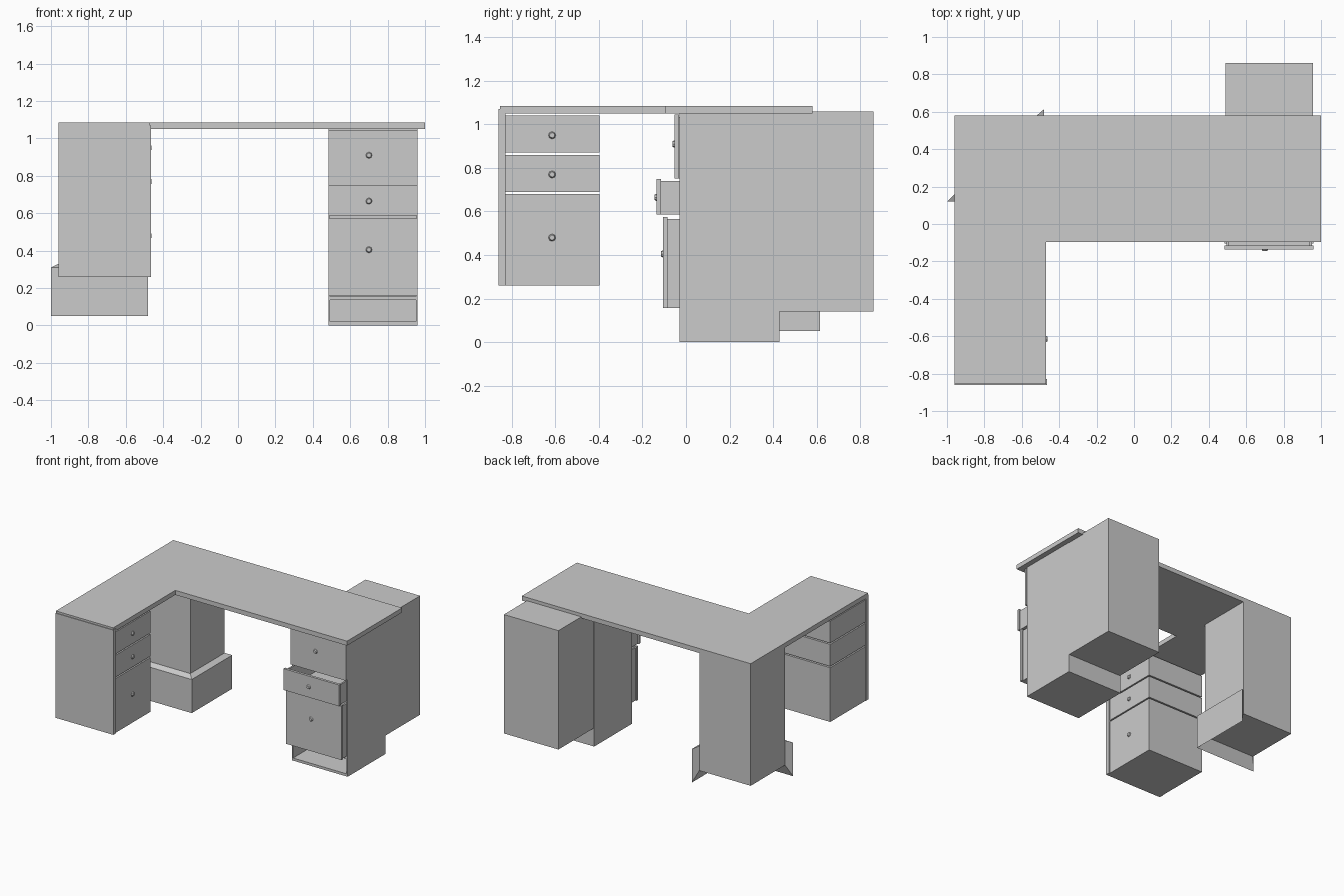
import bpy, bmesh, math
from mathutils import Matrix

if "Cube" in bpy.data.objects:
    bpy.data.objects.remove(bpy.data.objects["Cube"])


def finish(name, bm):
    bmesh.ops.recalc_face_normals(bm, faces=bm.faces)
    me = bpy.data.meshes.new(name)
    bm.to_mesh(me)
    bm.free()
    ob = bpy.data.objects.new(name, me)
    bpy.context.collection.objects.link(ob)
    return ob


def boxes(name, *specs):
    """One object from boxes given as (x0, x1, y0, y1, z0, z1)."""
    bm = bmesh.new()
    for x0, x1, y0, y1, z0, z1 in specs:
        m = (Matrix.Translation(((x0 + x1) / 2, (y0 + y1) / 2, (z0 + z1) / 2))
             @ Matrix.Diagonal((x1 - x0, y1 - y0, z1 - z0, 1)))
        bmesh.ops.create_cube(bm, size=1, matrix=m)
    return finish(name, bm)


def prism(name, outline, z0, z1):
    bm = bmesh.new()
    face = bm.faces.new([bm.verts.new((x, y, z0)) for x, y in outline])
    ext = bmesh.ops.extrude_face_region(bm, geom=[face])["geom"]
    for v in ext:
        if isinstance(v, bmesh.types.BMVert):
            v.co.z = z1
    return finish(name, bm)


def knob(name, loc, rot):
    bm = bmesh.new()
    bmesh.ops.create_cone(bm, cap_ends=True, segments=8, radius1=0.018,
                          radius2=0.012, depth=0.012,
                          matrix=Matrix.Translation(loc) @ rot)
    return finish(name, bm)


FACE_FRONT = Matrix.Rotation(math.radians(90), 4, 'X')
FACE_RIGHT = Matrix.Rotation(math.radians(90), 4, 'Y')

# L-shaped desktop
prism("desktop", [(-0.96, -0.855), (-0.47, -0.855), (-0.47, -0.095),
                  (1.0, -0.095), (1.0, 0.58), (-0.96, 0.58)], 1.05, 1.085)

# Wing end panel and its three drawers, facing right
boxes("wing_end_panel", (-0.96, -0.465, -0.86, -0.828, 0.26, 1.07))
for i, (z0, z1, zk) in enumerate([(0.26, 0.68, 0.48), (0.69, 0.86, 0.77),
                                  (0.87, 1.04, 0.95)]):
    boxes(f"wing_drawer_{i}", (-0.957, -0.472, -0.828, -0.397, z0, z1))
    knob(f"wing_knob_{i}", (-0.468, -0.615, zk), FACE_RIGHT)

# Corner cabinet
boxes("corner_cabinet", (-0.96, -0.52, 0.16, 0.58, 0.14, 1.05))

# Flared skirt around the inner corner of the corner cabinet, mitred ends
bm = bmesh.new()
rings = []
for outer, inner in [((-1.0, 0.12), (-0.96, 0.16)), ((-0.48, 0.12), (-0.52, 0.16)),
                     ((-0.48, 0.615), (-0.52, 0.58))]:
    rings.append([bm.verts.new((*outer, 0.05)), bm.verts.new((*outer, 0.31)),
                  bm.verts.new((*inner, 0.33)), bm.verts.new((*inner, 0.14))])
for a, b in zip(rings, rings[1:]):
    for i in range(4):
        j = (i + 1) % 4
        bm.faces.new((a[i], a[j], b[j], b[i]))
bm.faces.new(rings[0])
bm.faces.new(rings[-1])
finish("corner_skirt", bm)

# Right pedestal: open-fronted carcass with a niche at the bottom
X0, X1, YF, YB = 0.485, 0.96, -0.03, 0.43
boxes("pedestal_carcass",
      (X0, X0 + 0.008, YF, YB, 0, 1.05), (X1 - 0.008, X1, YF, YB, 0, 1.05),
      (X0, X1, YB - 0.01, YB, 0, 1.05), (X0, X1, YF, YB, 0, 0.02),
      (X0, X1, YF, YB, 0.135, 0.155), (X0, X1, YF, YB, 1.035, 1.05))

# Pedestal drawers, pulled out by different amounts
for i, (yf, z0, z1, zk) in enumerate([(-0.105, 0.157, 0.575, 0.405),
                                      (-0.135, 0.585, 0.75, 0.665),
                                      (-0.053, 0.752, 1.045, 0.91)]):
    a, b, y, h = X0 + 0.009, X1 - 0.009, yf + 0.02, z1 - 0.01
    boxes(f"pedestal_drawer_{i}",
          (X0, X1, yf, y, z0, z1), (a, b, y, 0.28, z0, z0 + 0.01),
          (a, a + 0.012, y, 0.28, z0, h), (b - 0.012, b, y, 0.28, z0, h),
          (a, b, 0.27, 0.28, z0, h))
    knob(f"pedestal_knob_{i}", (0.7, yf - 0.004, zk), FACE_FRONT)

# Cabinet behind the pedestal
boxes("rear_cabinet", (0.49, 0.957, 0.43, 0.86, 0.14, 1.06))
